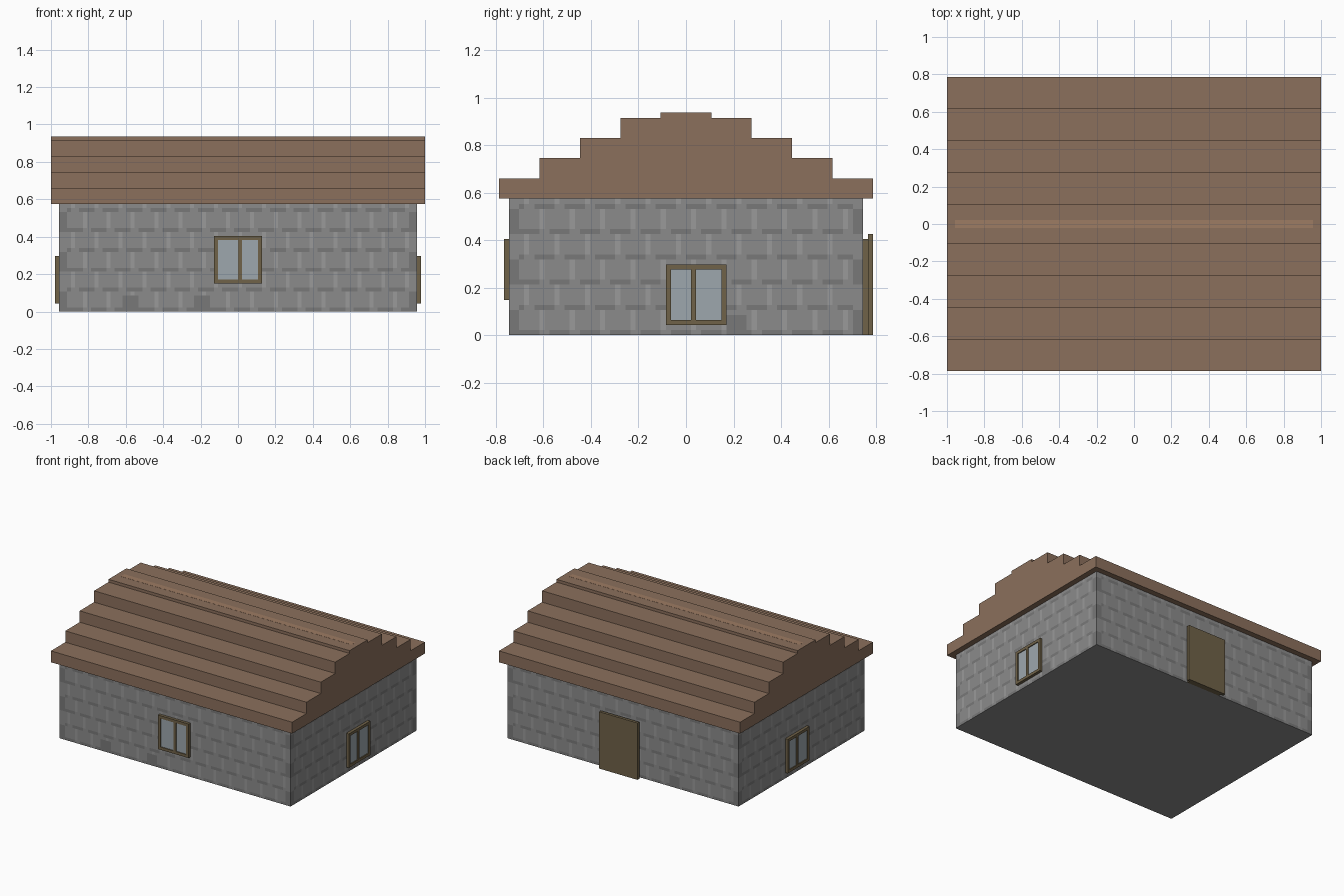
import bpy, bmesh, math
from mathutils import Matrix, Vector

if "Cube" in bpy.data.objects:
    bpy.data.objects.remove(bpy.data.objects["Cube"])

U = 2 / 94  # one block unit; all sizes below are in blocks


def material(name, rgb):
    m = bpy.data.materials.new(name)
    m.diffuse_color = (*rgb, 1)
    m.use_nodes = True
    m.node_tree.nodes["Principled BSDF"].inputs["Base Color"].default_value = m.diffuse_color
    return m


STONE = material("stone", (0.26, 0.26, 0.26))
STONE_DARK = material("stone_dark", (0.19, 0.19, 0.19))
STONE_LIGHT = material("stone_light", (0.32, 0.32, 0.32))
ROOF = material("roof_wood", (0.26, 0.162, 0.107))
RIDGE = material("ridge_wood", (0.34, 0.2, 0.125))
FRAME = material("frame_wood", (0.16, 0.122, 0.065))
GLASS = material("glass", (0.34, 0.39, 0.42))


def finish(name, bm, mats):
    mesh = bpy.data.meshes.new(name)
    bm.to_mesh(mesh)
    bm.free()
    for m in mats:
        mesh.materials.append(m)
    ob = bpy.data.objects.new(name, mesh)
    bpy.context.collection.objects.link(ob)
    return ob


def add_box(bm, lo, hi, mat=0):
    lo, hi = Vector(lo) * U, Vector(hi) * U
    mtx = Matrix.Translation((lo + hi) / 2) @ Matrix.Diagonal((*(hi - lo), 1))
    verts = bmesh.ops.create_cube(bm, size=1, matrix=mtx)["verts"]
    for f in {f for v in verts for f in v.link_faces}:
        f.material_index = mat


# Stone pattern: dark mortar courses, light staggered joints, dark corners
def stone_index(i, k, width, patches):
    if k < 4 and any(p <= i < p + 4 for p in patches):
        return 1
    row, step = divmod(k, 5)
    if i < 2 or i >= width - 2:
        return 1 if row % 2 == 0 else 0
    joint = (i + 3 * (row % 2)) % 6
    if step == 0:
        return 1 if joint not in (0, 1) else 0
    return 2 if joint == 0 else 0


# Walls: four block grids plus floor and ceiling, welded into one shell
HX, HY, H = 45, 35, 27
bm = bmesh.new()
for turn, width, depth, patches in ((0, 2 * HX, HY, (16, 34)), (1, 2 * HY, HX, (43,)),
                                    (2, 2 * HX, HY, (63,)), (3, 2 * HY, HX, ())):
    stand = Matrix.Translation((0, -depth * U, H * U / 2)) @ Matrix.Rotation(math.pi / 2, 4, "X")
    scale = Matrix.Diagonal((width * U / 2, H * U / 2, 1, 1))
    part = bmesh.new()
    bmesh.ops.create_grid(part, x_segments=width, y_segments=H, size=1)
    for f in part.faces:
        c = f.calc_center_median()
        f.material_index = stone_index(int((c.x + 1) / 2 * width), int((c.y + 1) / 2 * H),
                                       width, patches)
    part.transform(Matrix.Rotation(turn * math.pi / 2, 4, "Z") @ stand @ scale)
    tmp = bpy.data.meshes.new("tmp")
    part.to_mesh(tmp)
    part.free()
    bm.from_mesh(tmp)
    bpy.data.meshes.remove(tmp)
for z, order in ((0, (0, 3, 2, 1)), (H, (0, 1, 2, 3))):
    corners = ((-HX, -HY), (HX, -HY), (HX, HY), (-HX, HY))
    bm.faces.new([bm.verts.new((corners[i][0] * U, corners[i][1] * U, z * U)) for i in order])
bmesh.ops.remove_doubles(bm, verts=bm.verts, dist=1e-4)
finish("walls", bm, (STONE, STONE_DARK, STONE_LIGHT))

# Stepped roof: one profile extruded along x
half = [(37 - 8 * s, z) for s in range(5) for z in (27 + 4 * s, min(31 + 4 * s, 44))]
profile = half + [(-y, z) for y, z in reversed(half)]
bm = bmesh.new()
face = bm.faces.new([bm.verts.new((-47 * U, y * U, z * U)) for y, z in profile])
ext = bmesh.ops.extrude_face_region(bm, geom=[face])["geom"]
bmesh.ops.translate(bm, vec=(94 * U, 0, 0), verts=[v for v in ext if isinstance(v, bmesh.types.BMVert)])
bmesh.ops.recalc_face_normals(bm, faces=bm.faces)
finish("roof", bm, (ROOF,))

# Pale strip along the ridge
bm = bmesh.new()
add_box(bm, (-45, -1, 43.9), (45, 1, 44.04))
finish("ridge_strip", bm, (RIDGE,))


# Window: outer frame, off-centre mullion and slightly recessed glass
def window(name, turn, left, z, wall, mullion):
    r, t = left + 12, z + 12
    y0, y1 = -wall - 1, -wall
    bm = bmesh.new()
    add_box(bm, (left, y0, z), (left + 1, y1, t))
    add_box(bm, (r - 1, y0, z), (r, y1, t))
    add_box(bm, (left + 1, y0, z), (r - 1, y1, z + 1))
    add_box(bm, (left + 1, y0, t - 1), (r - 1, y1, t))
    add_box(bm, (mullion, y0, z + 1), (mullion + 1, y1, t - 1))
    add_box(bm, (left + 1, y0 + 0.3, z + 1), (r - 1, y1, t - 1), 1)
    bm.transform(Matrix.Rotation(turn * math.pi / 2, 4, "Z"))
    finish(name, bm, (FRAME, GLASS))


window("front_window", 0, -6, 7, HY, 0)
window("right_window", 1, -4, 2, HX, 1)
window("left_window", 3, -9, 2, HX, -4)

# Back door: narrower backing and wider slab
bm = bmesh.new()
add_box(bm, (-6, 35, 0), (7, 36, 19))
finish("door_backing", bm, (FRAME,))
bm = bmesh.new()
add_box(bm, (-7, 36, 0), (8, 37, 20))
finish("door", bm, (FRAME,))
